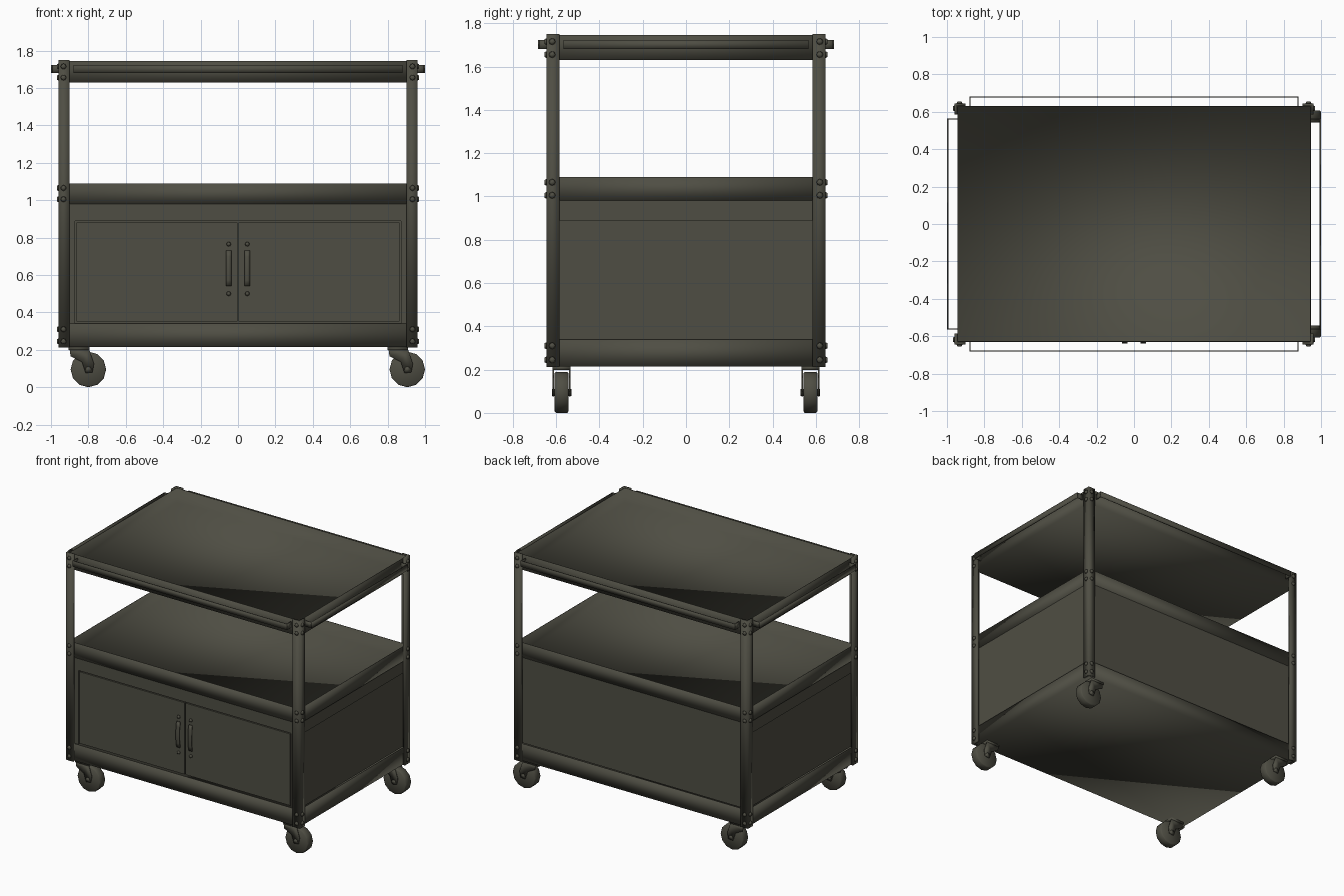
import bpy, bmesh, math
from mathutils import Matrix, Vector

if "Cube" in bpy.data.objects:
    bpy.data.objects.remove(bpy.data.objects["Cube"])

mat = bpy.data.materials.new("dark olive metal")
mat.diffuse_color = (0.078, 0.076, 0.057, 1)
mat.use_nodes = True
mat.node_tree.nodes["Principled BSDF"].inputs["Base Color"].default_value = mat.diffuse_color


def finish(name, bm, smooth=None):
    bmesh.ops.recalc_face_normals(bm, faces=bm.faces)
    me = bpy.data.meshes.new(name)
    bm.to_mesh(me)
    bm.free()
    me.materials.append(mat)
    ob = bpy.data.objects.new(name, me)
    bpy.context.collection.objects.link(ob)
    if smooth is not None:
        bpy.ops.object.select_all(action='DESELECT')
        ob.select_set(True)
        bpy.context.view_layer.objects.active = ob
        bpy.ops.object.shade_smooth_by_angle(angle=math.radians(smooth))
    return ob


def add_box(bm, x0, x1, y0, y1, z0, z1):
    m = (Matrix.Translation(((x0 + x1) / 2, (y0 + y1) / 2, (z0 + z1) / 2))
         @ Matrix.Diagonal((abs(x1 - x0), abs(y1 - y0), abs(z1 - z0), 1)))
    bmesh.ops.create_cube(bm, size=1, matrix=m)


def box(name, *dims, smooth=None):
    bm = bmesh.new()
    add_box(bm, *dims)
    return finish(name, bm, smooth)


def add_cyl(bm, c, axis, r, depth, seg, r2=None):
    rot = Vector((0, 0, 1)).rotation_difference(Vector(axis)).to_matrix().to_4x4()
    bmesh.ops.create_cone(bm, cap_ends=True, segments=seg, radius1=r,
                          radius2=r if r2 is None else r2, depth=depth,
                          matrix=Matrix.Translation(c) @ rot)


def extrude_profile(bm, pts, vec):
    f = bm.faces.new([bm.verts.new(p) for p in pts])
    g = bmesh.ops.extrude_face_region(bm, geom=[f])
    bmesh.ops.translate(bm, vec=vec,
                        verts=[v for v in g["geom"] if isinstance(v, bmesh.types.BMVert)])


X, Y = 0.945, 0.63        # shelf half sizes
T = 0.015                 # post thickness

# Shelves are sheet metal trays with a raised lip
for name, z0, z1 in (("bottom_tray", 0.215, 0.34), ("middle_tray", 0.98, 1.09),
                     ("top_tray", 1.63, 1.745)):
    bm = bmesh.new()
    add_box(bm, -X, X, -Y, Y, z0, z1)
    bm.normal_update()
    top = max(bm.faces, key=lambda f: f.calc_center_median().z)
    bmesh.ops.inset_region(bm, faces=[top], thickness=0.006)
    ext = bmesh.ops.extrude_face_region(bm, geom=[top])
    bmesh.ops.delete(bm, geom=[top], context='FACES_ONLY')
    for v in ext["geom"]:
        if isinstance(v, bmesh.types.BMVert):
            v.co.z = z0 + 0.008
    finish(name, bm, smooth=180)

# Cabinet walls with a slightly proud top band, open inside
for name, d, yf, z0, z1 in (("cabinet_walls", .013, .03, 0.34, 0.98),
                            ("cabinet_top_band", .006, .006, 0.889, 0.98)):
    bm = bmesh.new()
    add_box(bm, -X + d, X - d, -Y + yf, Y - d, z0, z1)
    bmesh.ops.delete(bm, geom=[f for f in bm.faces if abs(f.normal.z) > .5], context='FACES')
    finish(name, bm)
box("front_band_underside", -0.875, 0.875, -Y + .007, -Y + .03, 0.889, 0.895)

# Front frame stiles and door panels
for s, side in ((-1, "left"), (1, "right")):
    box(side + "_door_stile", s * 0.872, s * (X - .006), -Y + .006, -Y + .03, 0.34, 0.889)
    box(side + "_door", s * 0.004, s * 0.864, -Y + .008, -Y + .028, 0.35, 0.881)
    # Bowed door handle
    bm = bmesh.new()
    yf, n = -Y + .008, 6
    outer = [(yf - .018 * math.sin(math.pi * (0.15 + 0.7 * i / n)), 0.54 + 0.19 * i / n)
             for i in range(n + 1)]
    prof = [(yf, 0.54)] + outer + [(yf, 0.73), (yf, 0.715)]
    prof += [(y + .007, z) for y, z in reversed(outer[1:-1])] + [(yf, 0.555)]
    extrude_profile(bm, [(s * 0.05 - .014, y, z) for y, z in prof], (0.028, 0, 0))
    finish(side + "_door_handle", bm, 180)
    # Door bolts
    bm = bmesh.new()
    for z in (0.50, 0.765):
        add_cyl(bm, (s * 0.05, yf - .005, z), (0, -1, 0), 0.013, 0.012, 8, 0.009)
    finish(side + "_door_bolts", bm, 180)

# Corner posts, bolts and casters
for sx, sxn in ((-1, "left"), (1, "right")):
    for sy, syn in ((-1, "front"), (1, "back")):
        tag = f"{syn}_{sxn}"
        bm = bmesh.new()
        ox, oy, w = X + T, Y + T, 0.06
        L = [(ox, oy), (ox - w, oy), (ox - w, Y), (X, Y), (X, oy - w), (ox, oy - w)]
        extrude_profile(bm, [(sx * x, sy * y, 0.212) for x, y in L], (0, 0, 1.538))
        finish(tag + "_post", bm, 180)

        bm = bmesh.new()
        for z in (0.245, 0.31, 1.005, 1.065, 1.655, 1.715):
            add_cyl(bm, (sx * (ox - .027), sy * (oy + .004), z), (0, sy, 0), .016, .01, 8, .011)
            add_cyl(bm, (sx * (ox + .004), sy * (oy - .027), z), (sx, 0, 0), .016, .01, 8, .011)
        finish(tag + "_post_bolts", bm, 180)

        # Wheels all trail towards +x
        mx, cy = sx * 0.8525 + .0025, sy * 0.575
        wx, wz = mx + 0.05, 0.095
        bm = bmesh.new()
        add_cyl(bm, (wx, cy, wz), (0, 1, 0), 0.095, 0.064, 12)
        rim = [e for e in bm.edges
               if abs(e.verts[0].co.y - e.verts[1].co.y) < 1e-4]
        bmesh.ops.bevel(bm, geom=rim, offset=0.006, segments=1, affect='EDGES')
        finish(tag + "_wheel", bm, 180)

        bm = bmesh.new()
        add_box(bm, mx - .055, mx + .055, cy - .042, cy + .042, 0.198, 0.218)
        for s in (-1, 1):
            fork = [(mx - .05, .2), (mx + .055, .2), (wx + .03, wz + .03), (wx + .022, wz - .015),
                    (wx - .015, wz - .02), (wx - .035, wz + .04), (mx - .045, .165)]
            extrude_profile(bm, [(x, cy + s * .035, z) for x, z in fork], (0, s * .006, 0))
        add_cyl(bm, (wx, cy, wz), (0, 1, 0), 0.016, 0.09, 8)
        finish(tag + "_caster_fork", bm, 180)

# Thin push rails around the top tray
Z0, Z1, t = 1.68, 1.722, 0.007
for s, a, b in ((-1, "front", "left"), (1, "back", "right")):
    bm = bmesh.new()
    add_box(bm, -0.88, 0.88, s * 0.683, s * (0.683 - t), Z0, Z1)
    for e in (-1, 1):
        add_box(bm, e * 0.88, e * (0.88 - t), s * Y, s * 0.68, Z0, Z1)
    finish(a + "_rail", bm, 180)
    bm = bmesh.new()
    add_box(bm, s * 1.0, s * (1.0 - t), -0.565, 0.565, Z0, Z1)
    for e in (-1, 1):
        add_box(bm, s * X, s * 0.997, e * 0.565, e * (0.565 - t), Z0, Z1)
    finish(b + "_rail", bm, 180)
